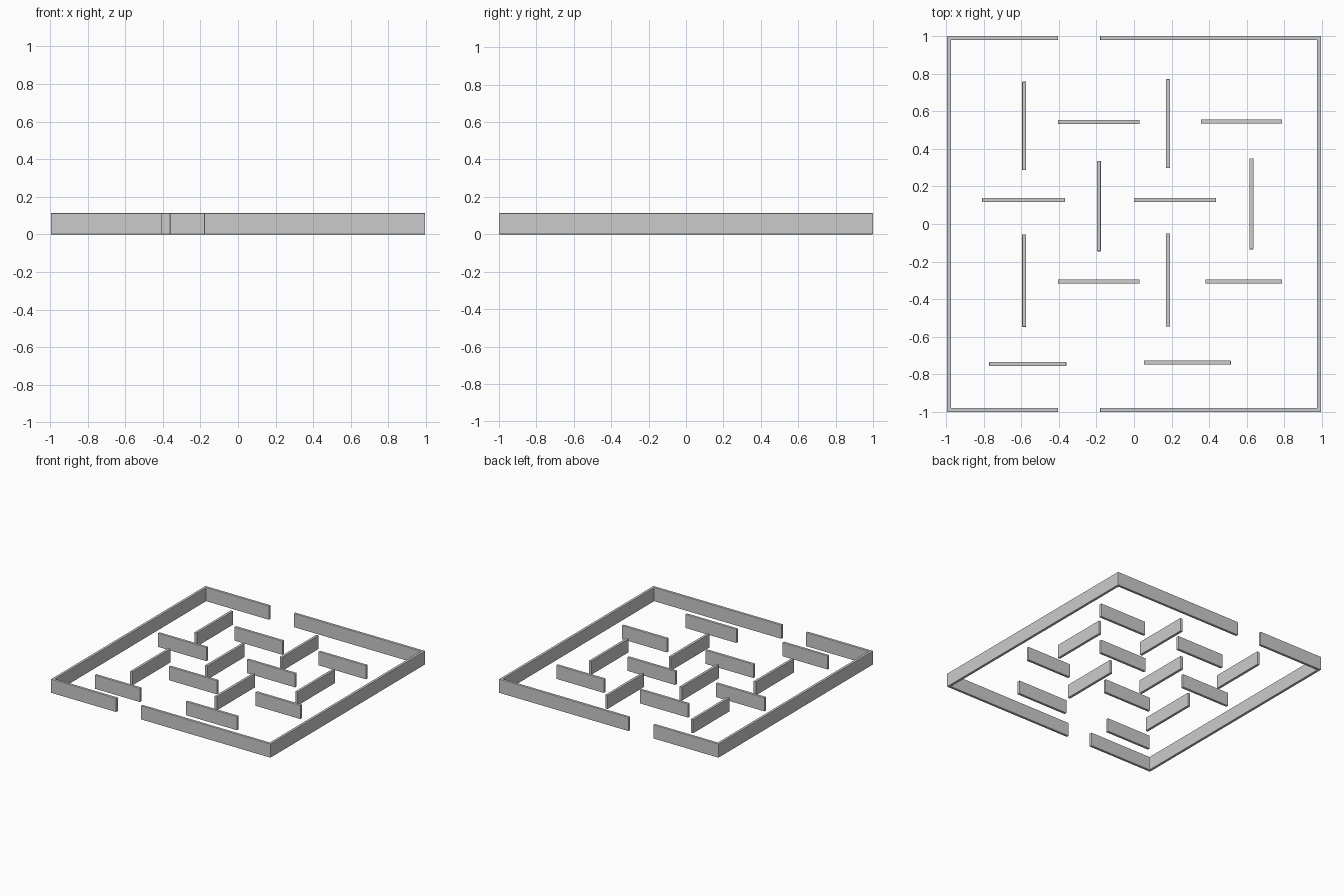
import bpy, bmesh

if "Cube" in bpy.data.objects:
    bpy.data.objects.remove(bpy.data.objects["Cube"])

H = 0.113      # wall height
T = 0.022      # wall thickness


def extrude_outline(name, outline):
    """Solid wall from a floor outline, with a slight edge bevel."""
    bm = bmesh.new()
    face = bm.faces.new([bm.verts.new((x, y, 0)) for x, y in outline])
    top = bmesh.ops.extrude_face_region(bm, geom=[face])["geom"]
    bmesh.ops.translate(bm, vec=(0, 0, H),
                        verts=[v for v in top if isinstance(v, bmesh.types.BMVert)])
    bmesh.ops.recalc_face_normals(bm, faces=bm.faces)
    mesh = bpy.data.meshes.new(name)
    bm.to_mesh(mesh)
    bm.free()
    obj = bpy.data.objects.new(name, mesh)
    bpy.context.collection.objects.link(obj)
    bevel = obj.modifiers.new("soft_edges", "BEVEL")
    bevel.width = 0.003
    bevel.segments = 2
    return obj


def box_wall(name, x0, x1, y0, y1):
    extrude_outline(name, [(x0, y0), (x1, y0), (x1, y1), (x0, y1)])


# Outer walls: two C shapes leaving a gateway at front and back
def outer_wall(name, x_end, x_side):
    xi = x_side - T if x_side > 0 else x_side + T
    yi = 1 - T
    extrude_outline(name, [(x_end, -1), (x_side, -1), (x_side, 1), (x_end, 1),
                           (x_end, yi), (xi, yi), (xi, -yi), (x_end, -yi)])


outer_wall("outer_wall_left", -0.403, -0.995)
outer_wall("outer_wall_right", -0.18, 0.995)

# Inner walls running along x: (x start, x end, y)
for i, (a, b, y) in enumerate([
        (-0.405, 0.03, 0.542), (0.355, 0.787, 0.545),
        (-0.807, -0.366, 0.127), (0.0, 0.437, 0.127),
        (-0.405, 0.03, -0.306), (0.38, 0.787, -0.306),
        (-0.77, -0.36, -0.744), (0.052, 0.515, -0.737)]):
    box_wall(f"cross_wall_{i + 1}", a, b, y - T / 2, y + T / 2)

# Inner walls running along y: (x, y start, y end)
for i, (x, a, b) in enumerate([
        (-0.584, 0.287, 0.757), (0.181, 0.297, 0.77),
        (-0.187, -0.145, 0.336), (0.624, -0.135, 0.348),
        (-0.584, -0.547, -0.055), (0.181, -0.546, -0.05)]):
    box_wall(f"long_wall_{i + 1}", x - T / 2, x + T / 2, a, b)
